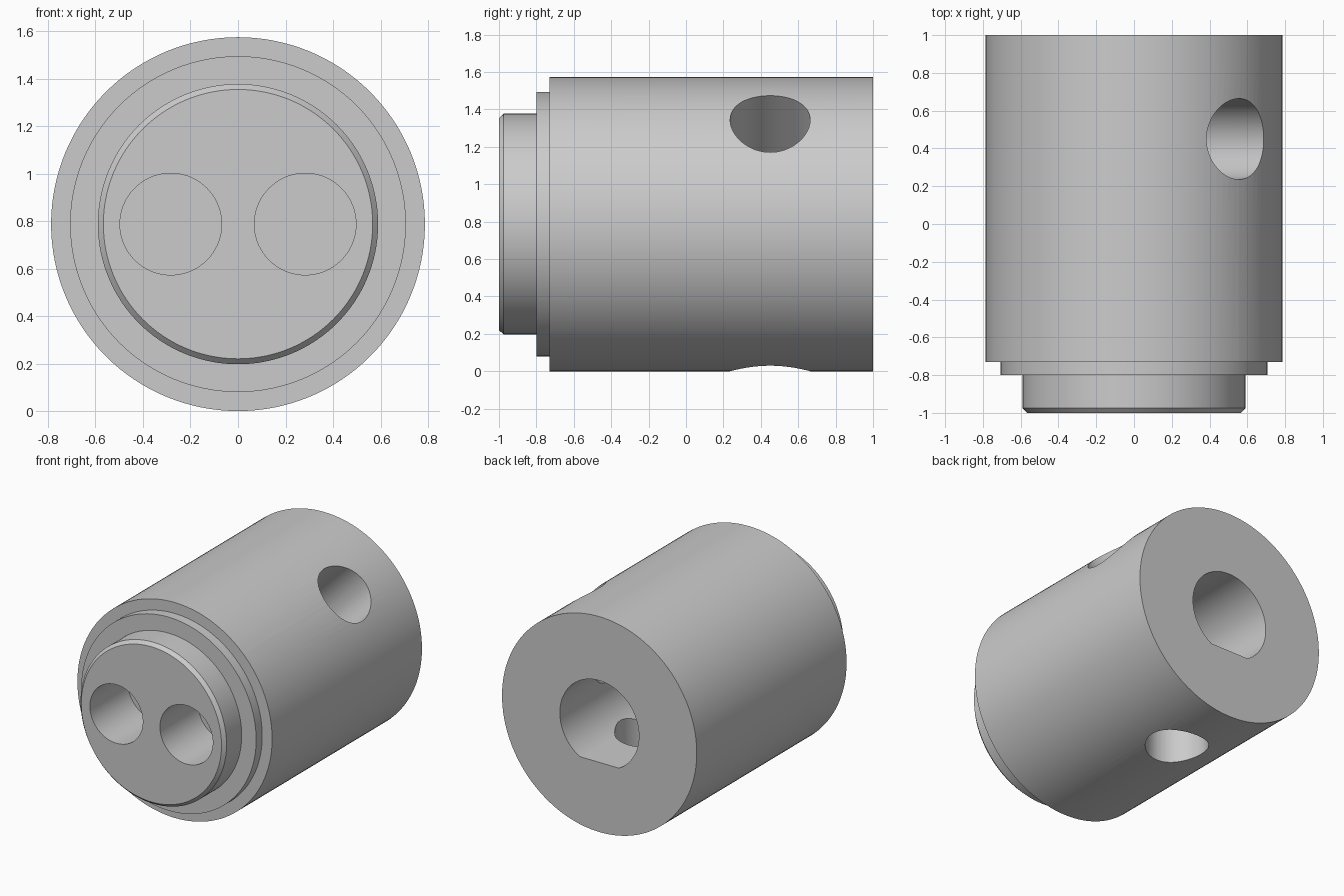
import bpy, bmesh, math
from mathutils import Matrix, Vector

cube = bpy.data.objects.get("Cube")
if cube:
    bpy.data.objects.remove(cube, do_unlink=True)

R = 0.787          # body radius, also the height of the axis
SCREW_Y = 0.45     # position of the radial holes along the axis
HOLE_R = 0.214

metal = bpy.data.materials.new("light grey metal")
metal.use_nodes = True
metal.diffuse_color = (0.6, 0.6, 0.6, 1)
metal.node_tree.nodes["Principled BSDF"].inputs["Base Color"].default_value = (0.6, 0.6, 0.6, 1)


def make_object(name, bm):
    bmesh.ops.recalc_face_normals(bm, faces=bm.faces)
    mesh = bpy.data.meshes.new(name)
    bm.to_mesh(mesh)
    bm.free()
    mesh.materials.append(metal)
    obj = bpy.data.objects.new(name, mesh)
    bpy.context.collection.objects.link(obj)
    return obj


def turned(name, profile, steps=128):
    """Spin (radius, y) points about the long axis and cap the ends."""
    bm = bmesh.new()
    verts = [bm.verts.new((r, y, R)) for r, y in profile]
    edges = [bm.edges.new(pair) for pair in zip(verts, verts[1:])]
    bmesh.ops.spin(bm, geom=verts + edges, cent=(0, 0, R), axis=(0, 1, 0),
                   angle=math.tau, steps=steps, use_duplicate=False)
    bmesh.ops.remove_doubles(bm, verts=bm.verts, dist=1e-5)
    bmesh.ops.holes_fill(bm, edges=[e for e in bm.edges if e.is_boundary], sides=0)
    return make_object(name, bm)


def rod(name, radius, start, end):
    """Cylinder between two points."""
    start, end = Vector(start), Vector(end)
    axis = end - start
    bm = bmesh.new()
    turn = axis.to_track_quat("Z", "Y").to_matrix().to_4x4()
    bmesh.ops.create_cone(bm, cap_ends=True, segments=72, radius1=radius, radius2=radius,
                          depth=axis.length,
                          matrix=Matrix.Translation((start + end) / 2) @ turn)
    return make_object(name, bm)


def d_bore(name, radius, flat, y0, y1):
    """Round bore with a flat along its lower side."""
    half = math.acos(flat / radius)
    count = 72
    bm = bmesh.new()
    ring = []
    for i in range(count + 1):
        a = half + (math.tau - 2 * half) * i / count - math.pi / 2
        ring.append(bm.verts.new((radius * math.cos(a), y0, R + radius * math.sin(a))))
    face = bm.faces.new(ring)
    new = bmesh.ops.extrude_face_region(bm, geom=[face])["geom"]
    bmesh.ops.translate(bm, vec=(0, y1 - y0, 0),
                        verts=[v for v in new if isinstance(v, bmesh.types.BMVert)])
    return make_object(name, bm)


# Stepped body with chamfered nose
body = turned("stepped_coupling_body", [
    (0.567, -1), (0.59, -0.975), (0.59, -0.8), (0.707, -0.8),
    (0.707, -0.73), (R, -0.73), (R, 1)])

# Shaft bore, two blind pin holes and two radial screw holes
cutters = [d_bore("shaft_bore_cutter", 0.32, 0.278, -0.2, 1.1)]
for side, label in ((-1, "right"), (1, "left")):
    x = side * 0.283
    cutters.append(rod(label + "_pin_hole_cutter", HOLE_R, (x, -1.1, R), (x, -0.56, R)))
for angle, label in ((45, "upper"), (-90, "lower")):
    a = math.radians(angle)
    cutters.append(rod(label + "_screw_hole_cutter", HOLE_R, (0, SCREW_Y, R),
                       (math.cos(a), SCREW_Y, R + math.sin(a))))

bpy.ops.object.select_all(action="DESELECT")
bpy.context.view_layer.objects.active = body
body.select_set(True)
for cutter in cutters:
    cutter.hide_render = True
    mod = body.modifiers.new(cutter.name, "BOOLEAN")
    mod.operation = "DIFFERENCE"
    mod.solver = "EXACT"
    mod.object = cutter
    bpy.ops.object.modifier_apply(modifier=mod.name)
    bpy.data.objects.remove(cutter, do_unlink=True)

bpy.ops.object.shade_smooth_by_angle(angle=math.radians(30))
